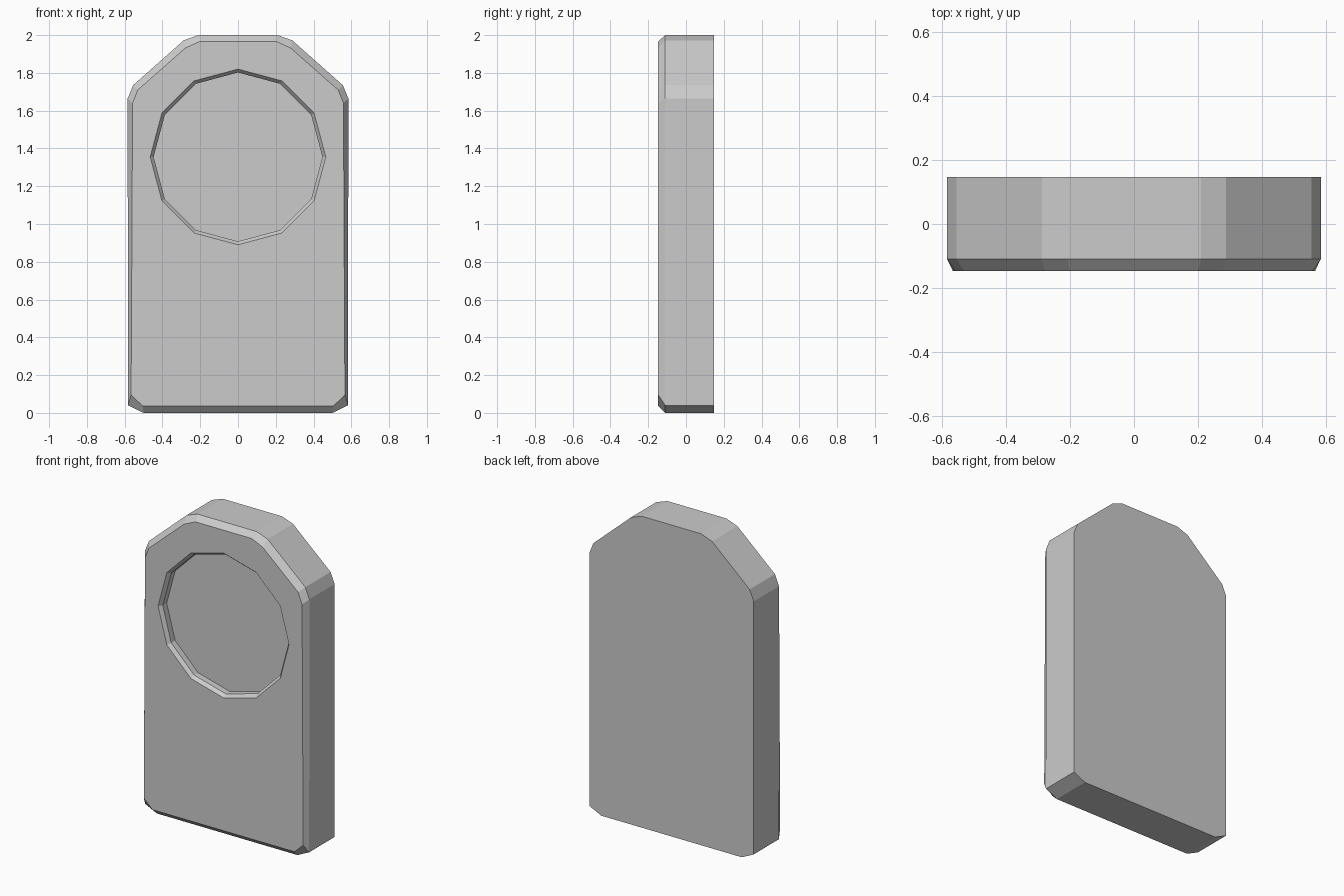
import bpy, bmesh, math

if "Cube" in bpy.data.objects:
    bpy.data.objects.remove(bpy.data.objects["Cube"])

Y = 0.147  # half thickness

# Right half profiles (x, z), bottom to top
OUTER = [(0.50, 0), (0.583, 0.04), (0.584, 1.665), (0.555, 1.735), (0.288, 1.972), (0.21, 2.0)]
INNER = [(0.505, 0.037), (0.566, 0.095), (0.558, 1.64), (0.53, 1.71), (0.278, 1.932), (0.20, 1.967)]


def mirrored(half):
    return half + [(-x, z) for x, z in reversed(half)]


def circle(r, cz=1.355, n=12):
    return [(r * math.cos(2 * math.pi * i / n), cz + r * math.sin(2 * math.pi * i / n)) for i in range(n)]


bm = bmesh.new()


def ring(points, y):
    return [bm.verts.new((x, y, z)) for x, z in points]


def skin(a, b):
    n = len(a)
    for i in range(n):
        j = (i + 1) % n
        bm.faces.new((a[i], a[j], b[j], b[i]))


def loop_edges(r):
    return [bm.edges.get((r[i - 1], r[i])) for i in range(len(r))]


# Slab body with chamfered front rim
back = ring(mirrored(OUTER), Y)
side = ring(mirrored(OUTER), -0.11)
front = ring(mirrored(INNER), -Y)
skin(back, side)
skin(side, front)
bm.faces.new(back)

# Round recess: bevelled lip, straight wall, flat floor
lip = ring(circle(0.465), -Y)
wall = ring(circle(0.447), -Y + 0.022)
floor = ring(circle(0.447), -Y + 0.062)
skin(lip, wall)
skin(wall, floor)
bm.faces.new(floor)

# Front face around the recess
bmesh.ops.triangle_fill(bm, edges=loop_edges(front) + loop_edges(lip),
                        use_beauty=True, normal=(0, -1, 0))
bmesh.ops.recalc_face_normals(bm, faces=bm.faces[:])

mesh = bpy.data.meshes.new("slab_with_round_recess")
bm.to_mesh(mesh)
bm.free()
bpy.context.collection.objects.link(bpy.data.objects.new("slab_with_round_recess", mesh))
